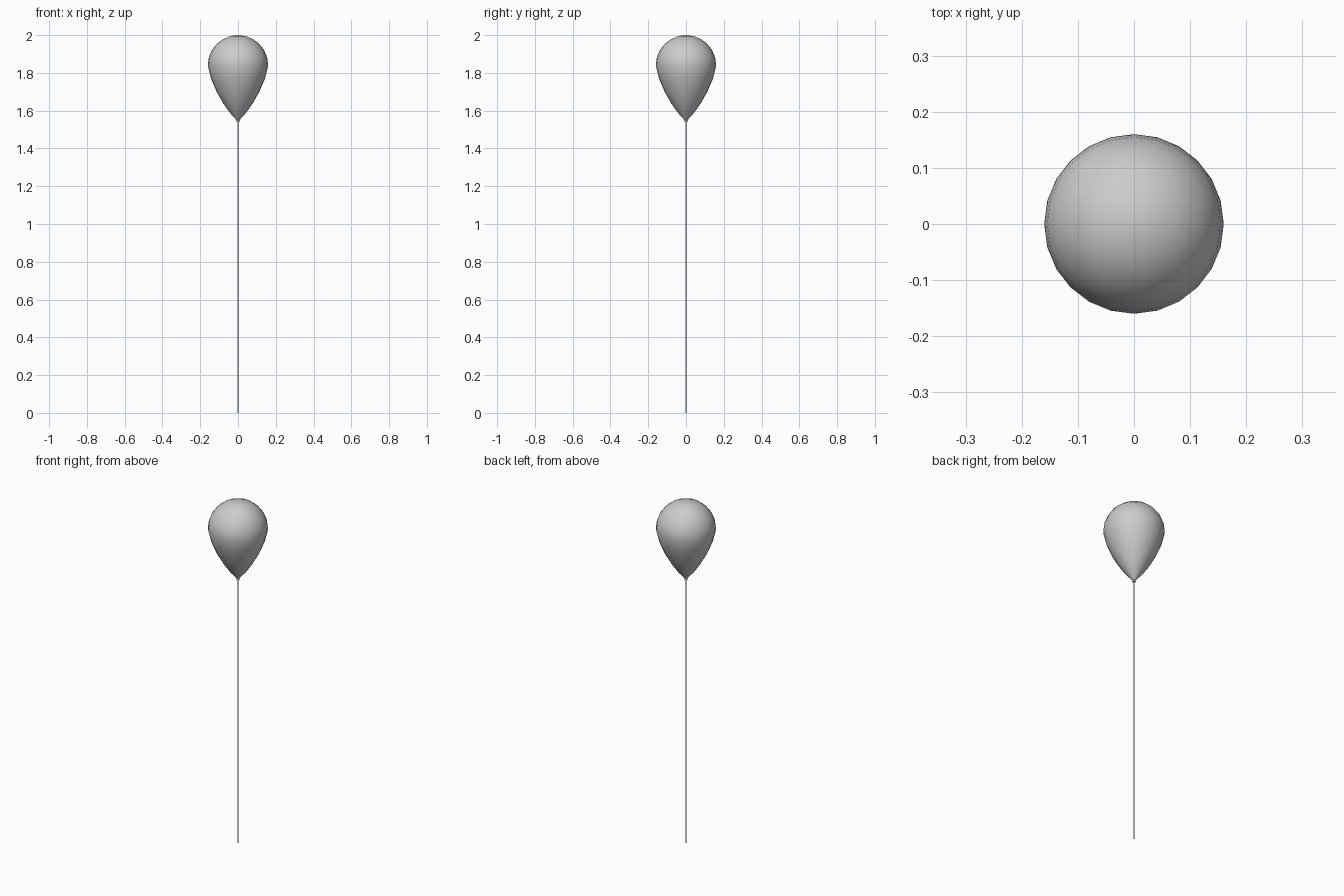
import bpy, bmesh, math

if "Cube" in bpy.data.objects:
    bpy.data.objects.remove(bpy.data.objects["Cube"])

SIDES = 24


def lathe(name, profile, sides, angle):
    """Revolve (radius, z) points around z; zero radius makes a pole."""
    bm = bmesh.new()
    rings = []
    for r, z in profile:
        if r == 0:
            rings.append([bm.verts.new((0, 0, z))] * sides)
        else:
            rings.append([bm.verts.new((r * math.cos(2 * math.pi * i / sides),
                                        r * math.sin(2 * math.pi * i / sides), z))
                          for i in range(sides)])
    for low, high in zip(rings, rings[1:]):
        for i in range(sides):
            j = (i + 1) % sides
            bm.faces.new(dict.fromkeys((low[i], low[j], high[j], high[i])))
    mesh = bpy.data.meshes.new(name)
    bm.to_mesh(mesh)
    bm.free()
    obj = bpy.data.objects.new(name, mesh)
    bpy.context.collection.objects.link(obj)
    bpy.ops.object.select_all(action='DESELECT')
    obj.select_set(True)
    bpy.context.view_layer.objects.active = obj
    bpy.ops.object.shade_smooth_by_angle(angle=math.radians(angle))
    return obj


# Balloon: tapered lower half with a rounded dome above
lower = [(0.006, 1.548), (0.044, 1.59), (0.08, 1.642), (0.113, 1.70), (0.143, 1.77)]
dome = [(0.16 * math.cos(math.radians(a)), 1.84 + 0.16 * math.sin(math.radians(a)))
        for a in range(0, 90, 15)]
lathe("balloon", lower + dome + [(0, 2.0)], SIDES, 60)

# Small flared knot under the balloon
lathe("knot", [(0, 1.54), (0.01, 1.54), (0.006, 1.549), (0, 1.549)], 12, 40)

# Thin hanging string
lathe("string", [(0, 0), (0.003, 0), (0.003, 1.542), (0, 1.542)], 8, 50)
